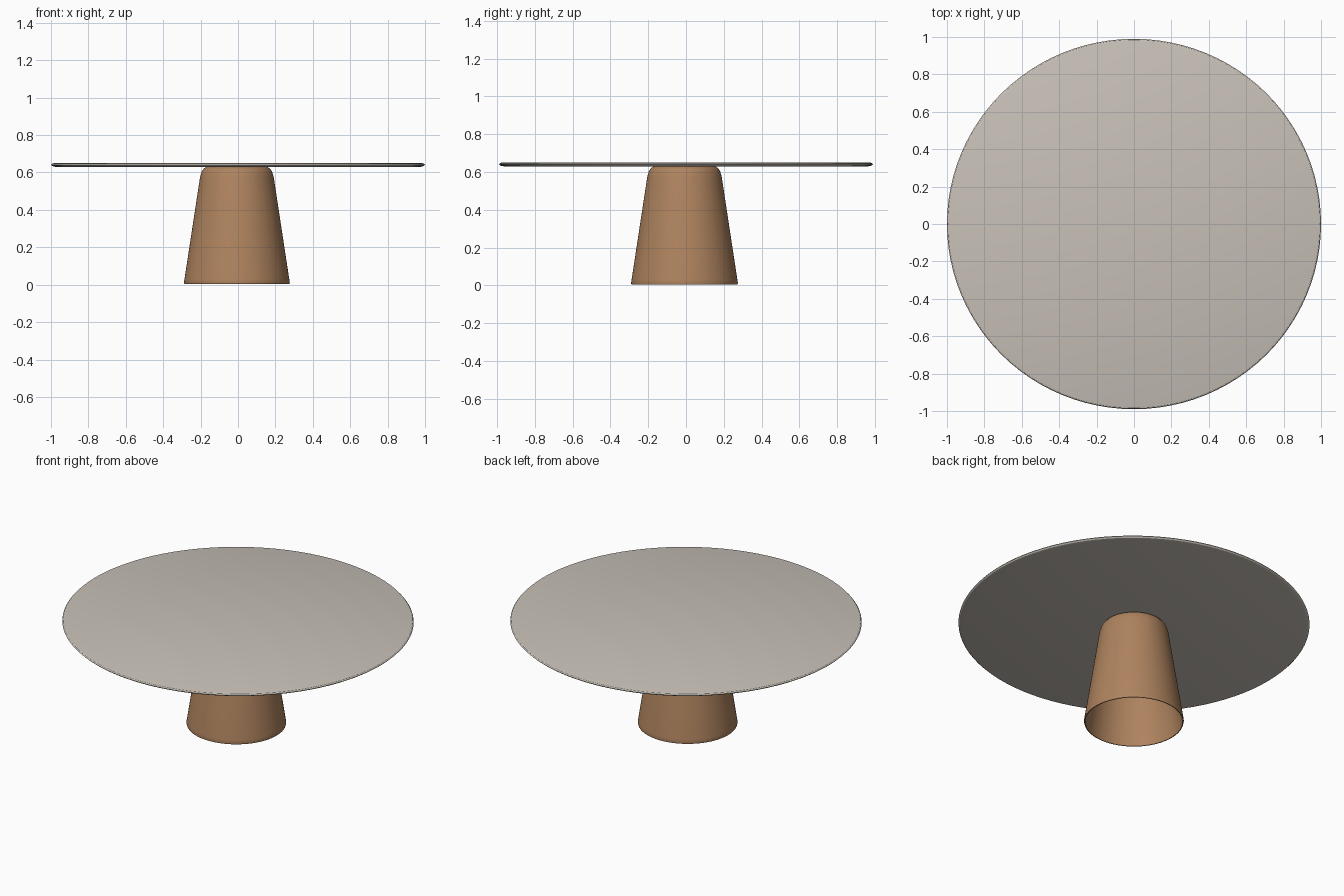
import bpy, bmesh, math

if "Cube" in bpy.data.objects:
    bpy.data.objects.remove(bpy.data.objects["Cube"])


def material(name, rgb):
    m = bpy.data.materials.new(name)
    m.diffuse_color = (*rgb, 1.0)
    m.use_nodes = True
    m.node_tree.nodes["Principled BSDF"].inputs["Base Color"].default_value = m.diffuse_color
    return m


def lathe(name, profile, mat, centre=(0, 0), segments=96, closed=False):
    """Spin an (r, z) profile around the vertical axis."""
    bm = bmesh.new()
    rings = []
    for r, z in profile:
        if r == 0:
            rings.append([bm.verts.new((0, 0, z))] * segments)
        else:
            rings.append([bm.verts.new((r * math.cos(2 * math.pi * i / segments),
                                        r * math.sin(2 * math.pi * i / segments), z))
                          for i in range(segments)])
    pairs = list(zip(rings, rings[1:]))
    if closed:
        pairs.append((rings[-1], rings[0]))
    for a, b in pairs:
        for i in range(segments):
            j = (i + 1) % segments
            corners = list(dict.fromkeys((a[i], a[j], b[j], b[i])))
            bm.faces.new(corners)
    bmesh.ops.recalc_face_normals(bm, faces=bm.faces)
    me = bpy.data.meshes.new(name)
    bm.to_mesh(me)
    bm.free()
    me.materials.append(mat)
    ob = bpy.data.objects.new(name, me)
    ob.location = (centre[0], centre[1], 0)
    bpy.context.collection.objects.link(ob)
    bpy.ops.object.select_all(action='DESELECT')
    ob.select_set(True)
    bpy.context.view_layer.objects.active = ob
    bpy.ops.object.shade_smooth_by_angle(angle=math.radians(30))
    return ob


stone = material("warm grey top", (0.578, 0.533, 0.479))
wood = material("brown base", (0.423, 0.227, 0.112))

# Thin round table top with a softened rim
top = lathe("table_top",
            [(0, 0.63), (0.975, 0.63), (0.993, 0.634), (1.0, 0.641),
             (0.995, 0.647), (0.985, 0.65), (0, 0.65)], stone)
top.scale.y = 0.99

# Hollow tapered pedestal: outer wall, rounded shoulder, cap, then inner wall
lathe("pedestal",
      [(0, 0.631), (0.160, 0.631), (0.176, 0.622), (0.188, 0.606), (0.197, 0.575),
       (0.280, 0.03), (0.283, 0.012), (0.281, 0.004), (0.276, 0.004),
       (0.274, 0.03), (0.191, 0.575), (0.172, 0.612), (0.156, 0.622), (0, 0.622)],
      wood, centre=(-0.006, -0.008))
